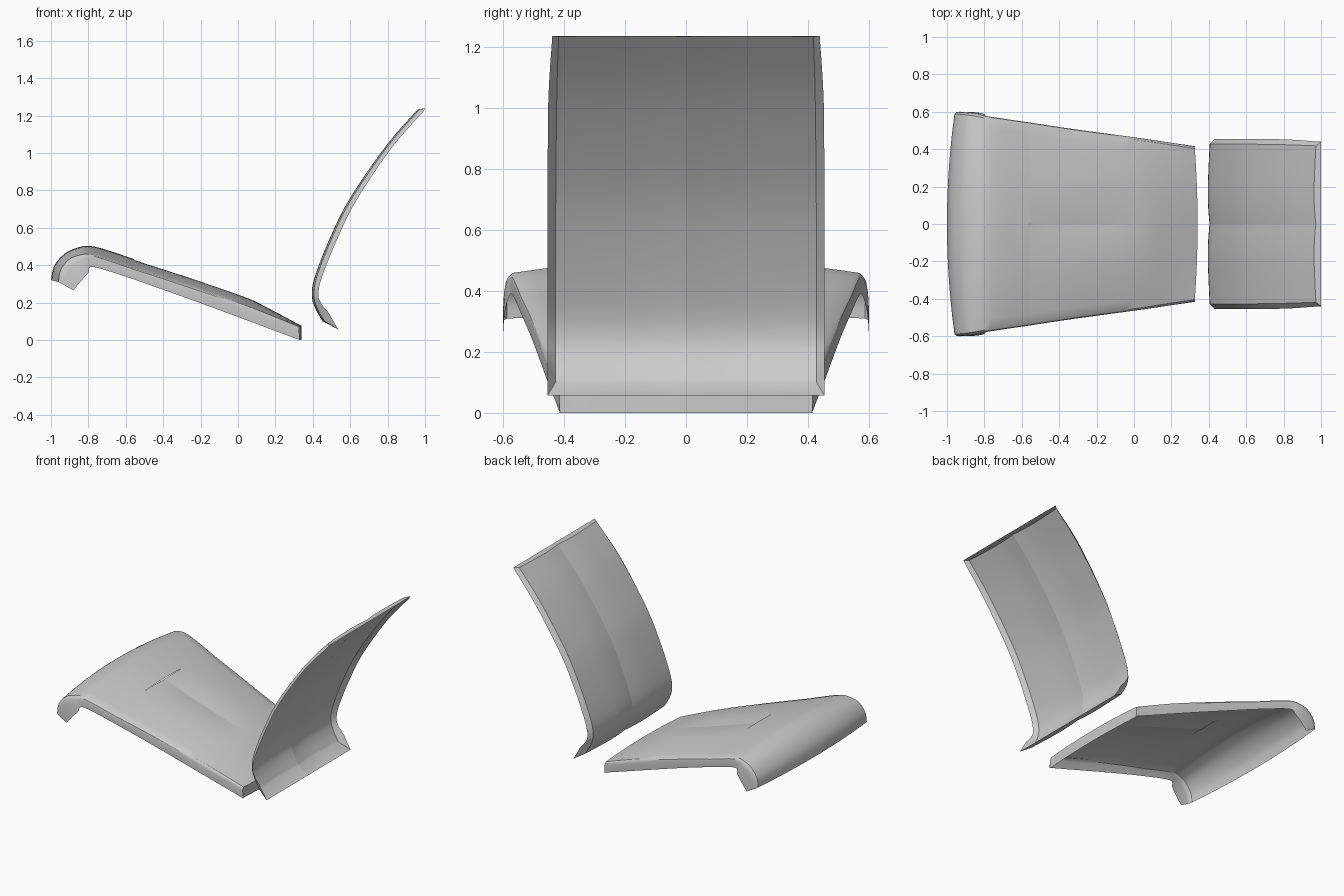
import bpy, bmesh, math

if "Cube" in bpy.data.objects:
    bpy.data.objects.remove(bpy.data.objects["Cube"])


def smooth(rows, n=4):
    """Catmull-Rom resample of a list of equal-length station tuples."""
    out = []
    for i in range(len(rows) - 1):
        p0, p1 = rows[max(i - 1, 0)], rows[i]
        p2, p3 = rows[i + 1], rows[min(i + 2, len(rows) - 1)]
        for k in range(n):
            t = k / n
            out.append(tuple(
                0.5 * (2 * b + (c - a) * t + (2 * a - 5 * b + 4 * c - d) * t * t
                       + (3 * b - a - 3 * c + d) * t ** 3)
                for a, b, c, d in zip(p0, p1, p2, p3)))
    return out + [rows[-1]]


def shell(name, half_rows, crease=False):
    """Skin rows of points (centre to +y edge), mirrored across y = 0."""
    bm = bmesh.new()
    grid = []
    for row in half_rows:
        full = [(x, -y, z) for x, y, z in reversed(row[1:])] + list(row)
        grid.append([bm.verts.new(p) for p in full])
    for a, b in zip(grid, grid[1:]):
        for j in range(len(a) - 1):
            bm.faces.new((a[j], b[j], b[j + 1], a[j + 1]))
    bmesh.ops.remove_doubles(bm, verts=bm.verts, dist=0.0005)
    me = bpy.data.meshes.new(name)
    bm.to_mesh(me)
    bm.free()
    ob = bpy.data.objects.new(name, me)
    bpy.context.collection.objects.link(ob)
    bpy.ops.object.select_all(action='DESELECT')
    ob.select_set(True)
    bpy.context.view_layer.objects.active = ob
    bpy.ops.object.shade_smooth_by_angle(angle=math.radians(32))
    if crease:
        for e in me.edges:
            if all(abs(me.vertices[v].co.y) < 1e-5 for v in e.vertices):
                e.use_edge_sharp = True
    return ob


STEPS = [i / 10 for i in range(11)]


def seat_row(s, dip=0.0):
    """Crowned top, rounded shoulder and side skirt of the seat."""
    xc, zc, xe, ze, ye, xl, zl = s
    row = []
    for v in STEPS:
        groove = dip * max(0, 1 - v / 0.5) ** 2
        row.append((xc + (xe - xc) * v * v, (ye - 0.012) * v,
                    zc + (ze - zc) * v * v - groove))
    for t, y in ((0.12, ye - 0.003), (0.3, ye), (1, ye - 0.002)):
        row.append((xe + (xl - xe) * t, y, ze + (zl - ze) * t))
    return row


# Seat front: rolled lip (centre x z, edge x z, half width, skirt x z)
lip = [
    (-1.00, 0.32, -0.96, 0.31, 0.600, -0.88, 0.265),
    (-0.985, 0.39, -0.95, 0.37, 0.600, -0.86, 0.29),
    (-0.94, 0.45, -0.91, 0.425, 0.597, -0.83, 0.325),
    (-0.87, 0.49, -0.86, 0.45, 0.590, -0.80, 0.36),
    (-0.77, 0.50, -0.77, 0.455, 0.574, -0.77, 0.39),
    (-0.555, 0.432, -0.56, 0.385, 0.543, -0.56, 0.325),
]
shell("seat_front", [seat_row(s) for s in smooth(lip)])

# Seat rear: tapering panel with a shallow centre groove and end flange
pan = [
    (-0.555, 0.432, -0.56, 0.385, 0.543, -0.56, 0.325),
    (-0.37, 0.375, -0.37, 0.325, 0.514, -0.37, 0.258),
    (-0.16, 0.305, -0.16, 0.255, 0.485, -0.16, 0.182),
    (0.04, 0.23, 0.04, 0.185, 0.458, 0.04, 0.108),
    (0.20, 0.15, 0.195, 0.125, 0.435, 0.195, 0.05),
    (0.34, 0.075, 0.325, 0.072, 0.416, 0.33, 0.0),
]
rows = []
for s in smooth(pan):
    t = min(1, max(0, (s[0] + 0.555) / 0.7))
    rows.append(seat_row(s, 0.018 * math.sin(math.pi * min(1, t + 0.12)) ** 0.8
                         if t < 0.88 else 0.0))
rows.append([(x, y, min(z, 0.0) if z < 0 else 0.0) for x, y, z in rows[-1]])
shell("seat_rear", rows, crease=True)

# Backrest: centre x z, flange x z, half width of panel, half width of flange
back = [
    (0.45, 0.10, 0.485, 0.145, 0.428, 0.455),
    (0.41, 0.17, 0.445, 0.195, 0.428, 0.454),
    (0.392, 0.24, 0.43, 0.245, 0.428, 0.454),
    (0.41, 0.345, 0.45, 0.34, 0.428, 0.454),
    (0.495, 0.56, 0.535, 0.55, 0.428, 0.454),
    (0.60, 0.765, 0.635, 0.75, 0.427, 0.454),
    (0.79, 1.04, 0.82, 1.025, 0.424, 0.452),
    (0.96, 1.235, 0.99, 1.22, 0.418, 0.440),
]


def back_row(s):
    xc, zc, xf, zf, yp, yf = s
    row = []
    for v in STEPS:
        bulge = 0.013 * v * v + 0.012 * max(0, 1 - v / 0.5) ** 2
        row.append((xc + bulge, yp * v, zc))
    return row + [(xf, yf, zf)]


rows = [back_row(s) for s in smooth(back)]


def end_row(src, x, z, y_edge):
    """Flange row closing the top or bottom of the backrest."""
    k = y_edge / src[-2][1]
    return [(x, p[1] * k, z) for p in src[:-1]] + [(x, y_edge, z)]


rows.insert(0, end_row(rows[0], 0.535, 0.057, 0.455))
rows.append(end_row(rows[-1], 1.0, 1.237, 0.440))
shell("backrest", rows, crease=True)
